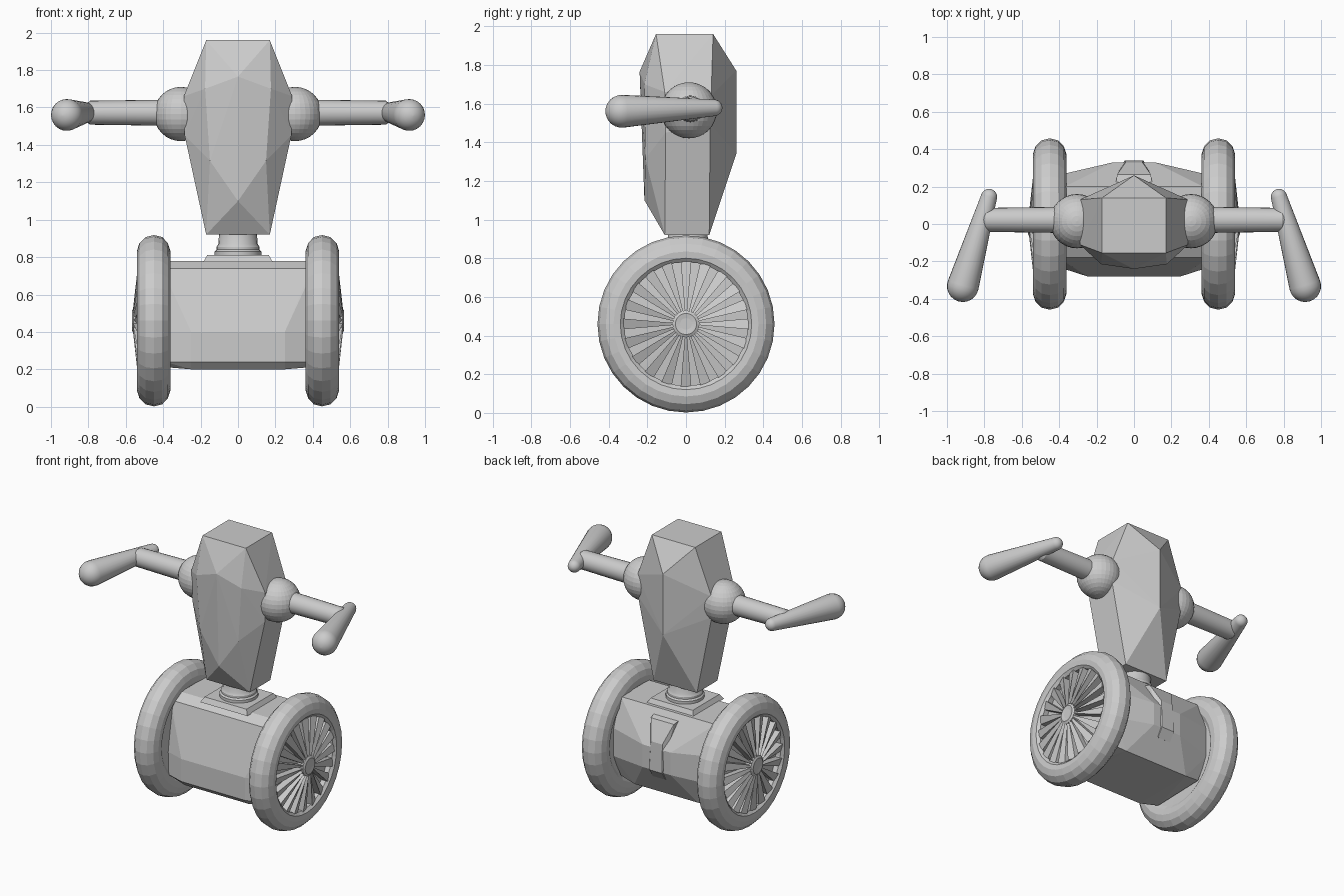
import bpy, bmesh, math
from mathutils import Vector, Matrix

if "Cube" in bpy.data.objects:
    bpy.data.objects.remove(bpy.data.objects["Cube"])


def finish(name, bm, mirror=False, smooth=None):
    bmesh.ops.recalc_face_normals(bm, faces=bm.faces)
    me = bpy.data.meshes.new(name)
    bm.to_mesh(me)
    bm.free()
    ob = bpy.data.objects.new(name, me)
    bpy.context.collection.objects.link(ob)
    if mirror:
        ob.modifiers.new("Mirror", 'MIRROR')
    if smooth:
        bpy.ops.object.select_all(action='DESELECT')
        ob.select_set(True)
        bpy.context.view_layer.objects.active = ob
        bpy.ops.object.shade_smooth_by_angle(angle=math.radians(smooth))
    return ob


def faceted(name, half_points):
    """Faceted solid: hull of points mirrored across x."""
    bm = bmesh.new()
    pts = {(s * x, y, z) for x, y, z in half_points for s in (1, -1)}
    for p in sorted(pts):
        bm.verts.new(p)
    res = bmesh.ops.convex_hull(bm, input=bm.verts)
    loose = [v for v in bm.verts if not v.link_faces]
    bmesh.ops.delete(bm, geom=loose, context='VERTS')
    bmesh.ops.dissolve_limit(bm, angle_limit=math.radians(1.5),
                             verts=bm.verts, edges=bm.edges)
    return finish(name, bm)


def revolve(name, profile, n, start=(0, 0, 0), direction=(0, 0, 1), **kw):
    """Turn a (distance along axis, radius) profile around an axis."""
    bm = bmesh.new()
    rot = Vector((0, 0, 1)).rotation_difference(Vector(direction)).to_matrix().to_4x4()
    mat = Matrix.Translation(start) @ rot
    rings = []
    for h, r in profile:
        rings.append([bm.verts.new(mat @ Vector((r * math.cos(2 * math.pi * i / n),
                                                 r * math.sin(2 * math.pi * i / n), h)))
                      for i in range(n)])
    for a, b in zip(rings, rings[1:]):
        for i in range(n):
            j = (i + 1) % n
            bm.faces.new((a[i], a[j], b[j], b[i]))
    bm.faces.new(rings[0])
    bm.faces.new(rings[-1])
    return finish(name, bm, **kw)


def capsule(name, p, rp, q, rq, n=24, **kw):
    """Tapered rod with round ends."""
    p, q = Vector(p), Vector(q)
    L = (q - p).length
    tilt = math.asin((rp - rq) / L)
    prof = []
    for k in range(7):
        a = -math.pi / 2 + 0.05 + (math.pi / 2 + tilt - 0.05) * k / 6
        prof.append((rp * math.sin(a), rp * math.cos(a)))
    for k in range(7):
        a = tilt + (math.pi / 2 - 0.05 - tilt) * k / 6
        prof.append((L + rq * math.sin(a), rq * math.cos(a)))
    return revolve(name, prof, n, p, q - p, **kw)


# Torso
faceted("torso", [
    (.17, -.155, 1.96), (.17, .14, 1.96), (0, .26, 1.77), (0, .26, 1.34),
    (.17, .12, .92), (.17, -.11, .92), (.29, .13, 1.64), (.29, .125, 1.49),
    (.29, -.11, 1.66), (.285, -.105, 1.45), (0, -.24, 1.765),
    (.176, -.215, 1.70), (.15, -.21, 1.315), (0, -.215, 1.10)])

# Base housing between the wheels
faceted("base_housing", [
    (.25, -.28, .40), (.25, -.28, .24), (.25, -.24, .20),
    (.39, -.18, .74), (.37, -.203, .66), (.39, -.235, .40), (.39, -.235, .24),
    (.37, -.20, .21), (.37, -.11, .78), (.37, .20, .78),
    (.11, .33, .56), (.11, .33, .40), (.39, .265, .58), (.39, .265, .38),
    (.25, .22, .20), (.37, .20, .22)])

# Flared rib on the back of the base
faceted("back_rib", [
    (.10, .20, .745), (.09, .265, .73), (.045, .33, .60), (.05, .34, .40),
    (.05, .30, .34), (.05, .2, .4)])

# Neck plate and neck
faceted("neck_plate", [(.185, y, .775) for y in (-.16, .18)]
        + [(.165, y, .81) for y in (-.14, .16)])
revolve("neck", [(.80, .125), (.83, .125), (.84, .115), (.855, .115),
                 (.87, .105), (.95, .10)], 24, (0, .01, 0), smooth=30)

# Wheels: tyre, dished inner cover, outer dish, hub
wheel = dict(start=(0, 0, .46), direction=(1, 0, 0), mirror=True)
revolve("tyre", [
    (.385, .05), (.38, .31), (.365, .335), (.362, .375), (.375, .415), (.405, .447),
    (.45, .458), (.495, .447), (.527, .415), (.54, .375), (.537, .34),
    (.52, .32), (.485, .32), (.51, .06)], 32, **wheel)
revolve("hub", [(.48, .07), (.558, .07), (.566, .055), (.562, .03)], 20, **wheel)

# Wheel blades, each pitched slightly like a fan
bm = bmesh.new()
count = 20
for i in range(count):
    a = 2 * math.pi * i / count
    vs = []
    for r, top in ((.055, .562), (.325, .532)):
        for da, x in ((-.085, .475), (.085, .475), (.085, top - .012), (-.085, top)):
            vs.append(bm.verts.new((x, r * math.cos(a + da), .46 + r * math.sin(a + da))))
    for k in range(4):
        m = (k + 1) % 4
        bm.faces.new((vs[k], vs[m], vs[4 + m], vs[4 + k]))
    bm.faces.new(vs[:4])
    bm.faces.new(vs[4:])
finish("wheel_blades", bm, mirror=True)

# Shoulders
bm = bmesh.new()
bmesh.ops.create_uvsphere(bm, u_segments=32, v_segments=16, radius=.145,
                          matrix=Matrix.Translation((.305, .015, 1.565)))
finish("shoulder_ball", bm, mirror=True)

# Upper arms and forearms
revolve("upper_arm", [(.36, .07), (.79, .064), (.81, .05)], 24,
        (0, .022, 1.572), (1, 0, 0), mirror=True, smooth=30)
capsule("forearm", (.775, .145, 1.578), .043, (.915, -.332, 1.56), .085,
        mirror=True, smooth=30)
